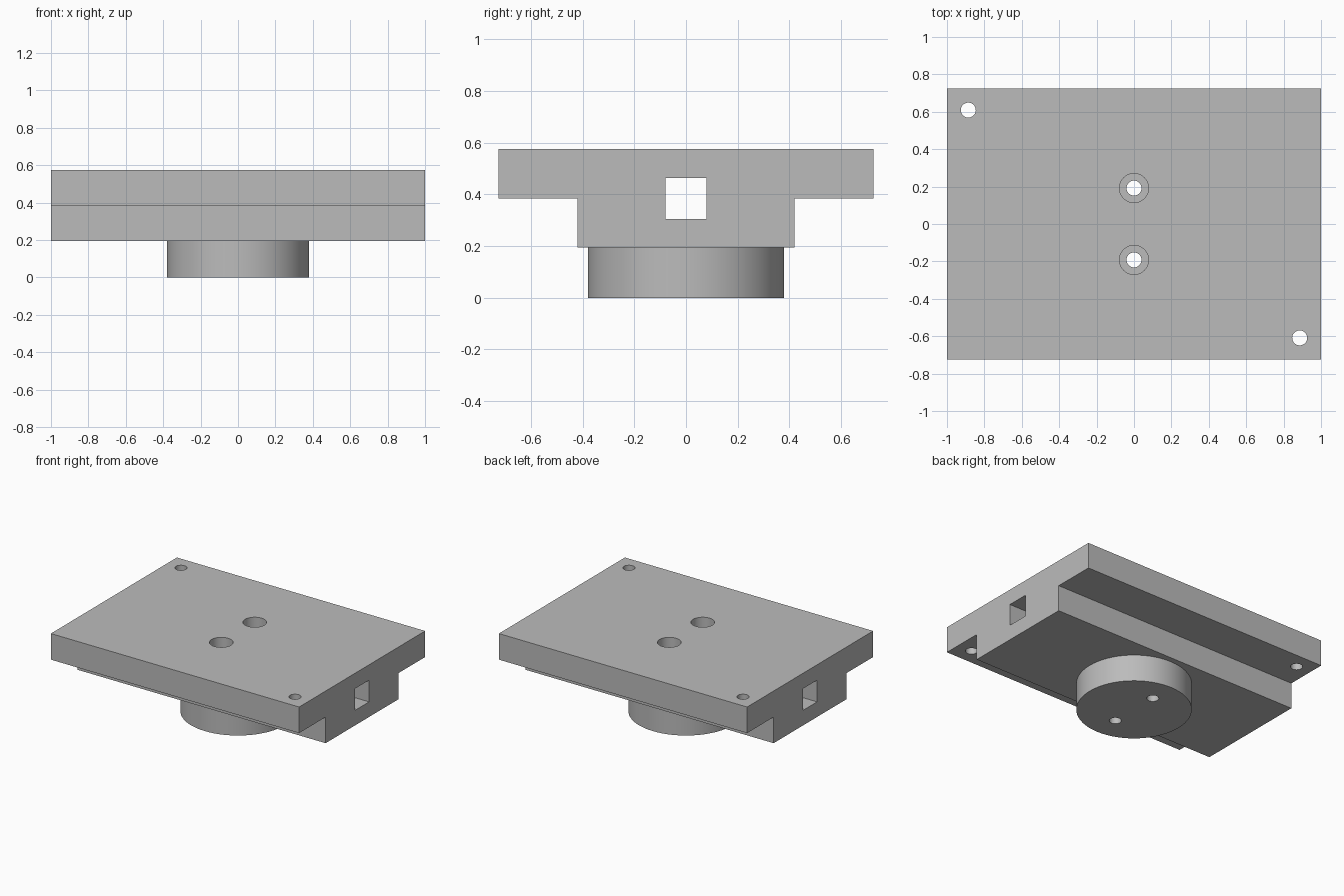
import bpy, bmesh, math
from mathutils import Matrix

cube = bpy.data.objects.get("Cube")
if cube:
    bpy.data.objects.remove(cube, do_unlink=True)

BOSS_TOP, STEP, TOP = 0.195, 0.385, 0.575

# Single grey material
grey = bpy.data.materials.new("grey")
grey.use_nodes = True
color = (0.5, 0.5, 0.5, 1)
grey.diffuse_color = color
grey.node_tree.nodes["Principled BSDF"].inputs["Base Color"].default_value = color


def make_object(name, bm):
    bmesh.ops.recalc_face_normals(bm, faces=bm.faces)
    mesh = bpy.data.meshes.new(name)
    bm.to_mesh(mesh)
    bm.free()
    mesh.materials.append(grey)
    obj = bpy.data.objects.new(name, mesh)
    bpy.context.collection.objects.link(obj)
    return obj


def cylinder(name, x, y, radius, z0, z1, sides):
    bm = bmesh.new()
    bmesh.ops.create_cone(bm, cap_ends=True, segments=sides, radius1=radius,
                          radius2=radius, depth=z1 - z0,
                          matrix=Matrix.Translation((x, y, (z0 + z1) / 2)))
    return make_object(name, bm)


def extrude_along_x(name, profile, half):
    bm = bmesh.new()
    face = bm.faces.new([bm.verts.new((-half, y, z)) for y, z in profile])
    new = bmesh.ops.extrude_face_region(bm, geom=[face])["geom"]
    verts = [v for v in new if isinstance(v, bmesh.types.BMVert)]
    bmesh.ops.translate(bm, verts=verts, vec=(2 * half, 0, 0))
    return make_object(name, bm)


def combine(target, tool, operation):
    mod = target.modifiers.new(tool.name, 'BOOLEAN')
    mod.operation = operation
    mod.solver = 'EXACT'
    mod.object = tool
    bpy.context.view_layer.objects.active = target
    bpy.ops.object.modifier_apply(modifier=mod.name)
    bpy.data.objects.remove(tool, do_unlink=True)


# Stepped plate: wide slab over a narrower rail
right = [(0.42, BOSS_TOP), (0.42, STEP), (0.725, STEP), (0.725, TOP)]
left = [(-y, z) for y, z in reversed(right)]
plate = extrude_along_x("mounting_plate", right + left, 1)

# Round boss underneath
combine(plate, cylinder("boss", 0, 0, 0.38, 0, BOSS_TOP + 0.03, 64), 'UNION')

# Square channel through the full length
channel = [(-0.08, 0.305), (0.08, 0.305), (0.08, 0.463), (-0.08, 0.463)]
combine(plate, extrude_along_x("channel_cutter", channel, 1.1), 'DIFFERENCE')

# Counterbored centre holes and two opposite corner holes
for side in (-1, 1):
    y = 0.192 * side
    combine(plate, cylinder("bolt_hole", 0, y, 0.04, -0.1, 0.7, 32), 'DIFFERENCE')
    combine(plate, cylinder("counterbore", 0, y, 0.078, STEP, 0.7, 32), 'DIFFERENCE')
    combine(plate, cylinder("corner_hole", -0.886 * side, 0.609 * side,
                            0.04, 0.2, 0.7, 32), 'DIFFERENCE')

# Smooth round walls, crisp edges
bpy.ops.object.select_all(action='DESELECT')
plate.select_set(True)
bpy.context.view_layer.objects.active = plate
bpy.ops.object.shade_smooth_by_angle(angle=math.radians(30))
